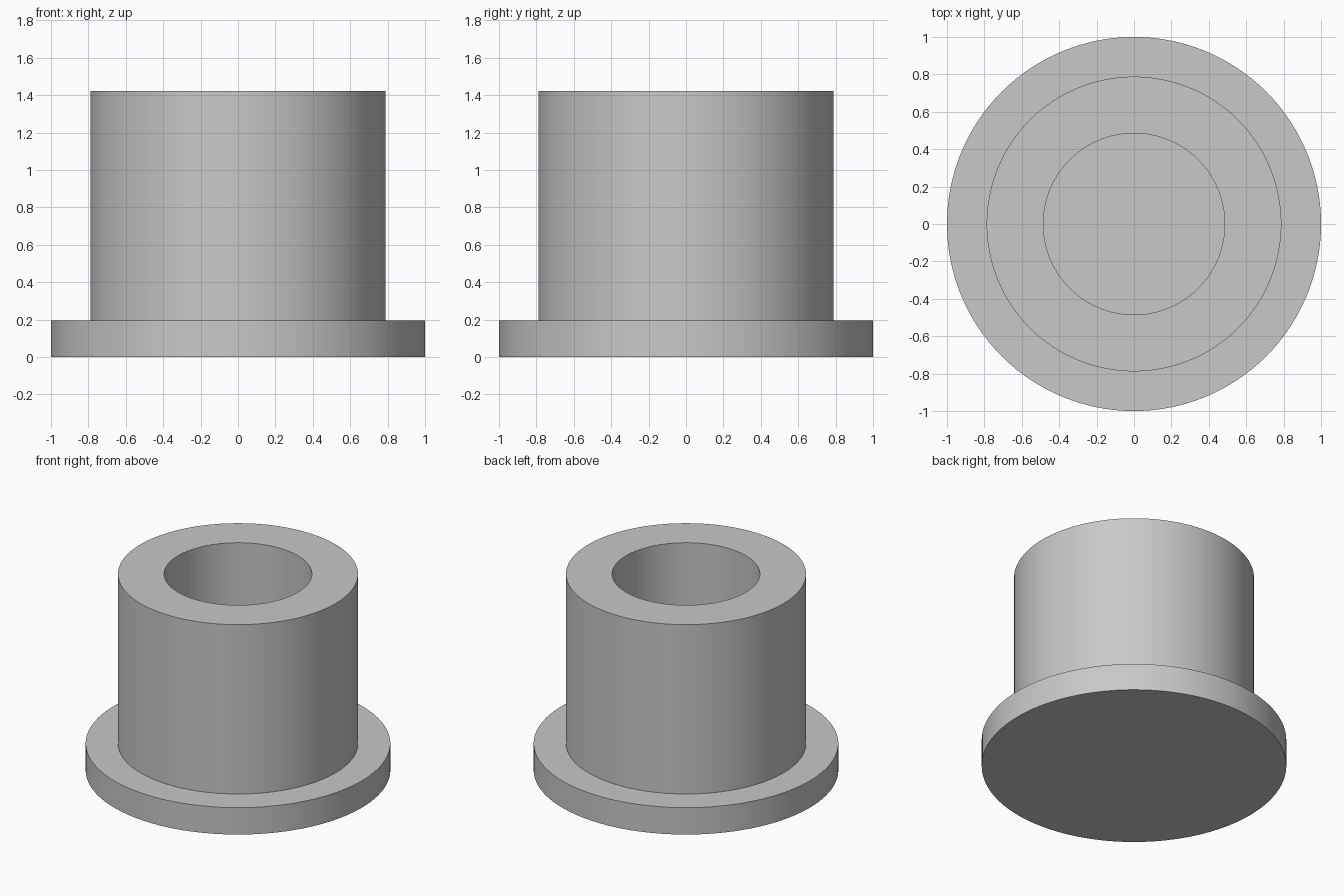
import bpy, bmesh, math
from mathutils import Matrix, Vector

cube = bpy.data.objects.get("Cube")
if cube:
    bpy.data.objects.remove(cube, do_unlink=True)

SEGMENTS = 128

# Plain grey material
grey = bpy.data.materials.new("plain grey")
grey.use_nodes = True
colour = (0.58, 0.58, 0.58, 1)
grey.diffuse_color = colour
grey.node_tree.nodes["Principled BSDF"].inputs["Base Color"].default_value = colour

# Half section: base, flange, sleeve, rim, bore and bore floor
flange_r, sleeve_r, bore_r = 1.0, 0.788, 0.485
flange_top, rim_z, floor_z = 0.195, 1.422, 0.195
profile = [(0, 0), (flange_r, 0), (flange_r, flange_top), (sleeve_r, flange_top),
           (sleeve_r, rim_z), (bore_r, rim_z), (bore_r, floor_z), (0, floor_z)]

# Spin the section into one closed solid
bm = bmesh.new()
verts = [bm.verts.new((r, 0, z)) for r, z in profile]
edges = [bm.edges.new(pair) for pair in zip(verts, verts[1:])]
bmesh.ops.spin(bm, geom=verts + edges, cent=(0, 0, 0), axis=(0, 0, 1),
               angle=2 * math.pi, steps=SEGMENTS, use_duplicate=False)
bmesh.ops.remove_doubles(bm, verts=bm.verts, dist=0.0001)
bmesh.ops.recalc_face_normals(bm, faces=bm.faces)
mesh = bpy.data.meshes.new("flanged_bushing")
bm.to_mesh(mesh)
bm.free()
mesh.materials.append(grey)

bushing = bpy.data.objects.new("flanged_bushing", mesh)
bpy.context.collection.objects.link(bushing)

# Smooth round walls with crisp rims
bpy.ops.object.select_all(action='DESELECT')
bushing.select_set(True)
bpy.context.view_layer.objects.active = bushing
bpy.ops.object.shade_smooth_by_angle(angle=math.radians(30))
